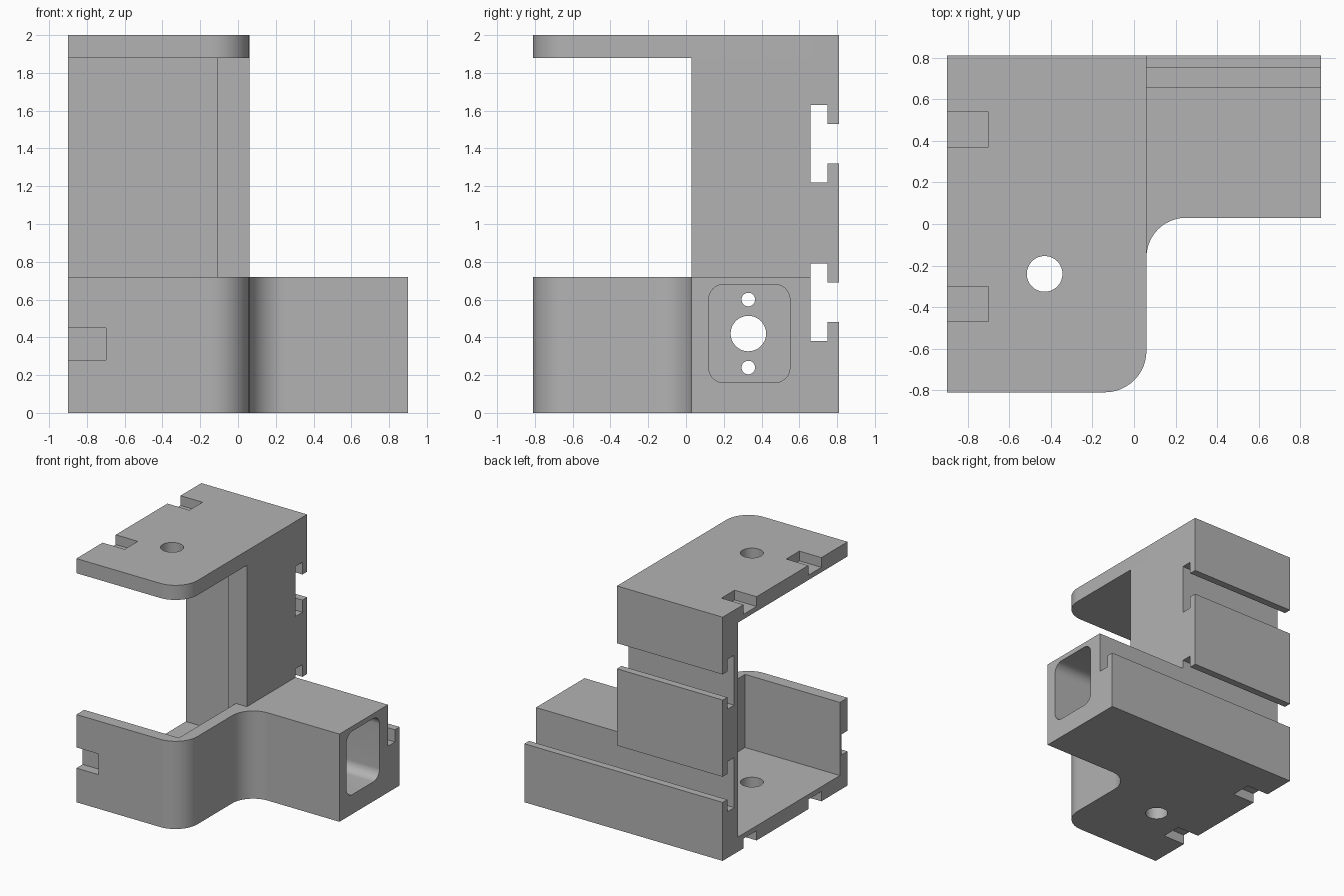
import bpy, bmesh
from math import sin, cos, pi, radians
from mathutils import Matrix

old = bpy.data.objects.get("Cube")
if old:
    bpy.data.objects.remove(old, do_unlink=True)

grey = bpy.data.materials.new("plain grey")
grey.use_nodes = True
grey.diffuse_color = (0.45, 0.45, 0.45, 1)
grey.node_tree.nodes["Principled BSDF"].inputs["Base Color"].default_value = (0.45, 0.45, 0.45, 1)

# Extruding along x maps profile (u, v) to (y, z)
ALONG = {"z": Matrix.Identity(4),
         "x": Matrix(((0, 0, 1, 0), (1, 0, 0, 0), (0, 1, 0, 0), (0, 0, 0, 1)))}


def prism(name, points, low, high, axis="z"):
    """Closed profile extruded from low to high."""
    bm = bmesh.new()
    face = bm.faces.new([bm.verts.new((u, v, low)) for u, v in points])
    top = bmesh.ops.extrude_face_region(bm, geom=[face])["geom"]
    bmesh.ops.translate(bm, vec=(0, 0, high - low),
                        verts=[g for g in top if isinstance(g, bmesh.types.BMVert)])
    bmesh.ops.transform(bm, matrix=ALONG[axis], verts=bm.verts)
    bmesh.ops.recalc_face_normals(bm, faces=bm.faces)
    mesh = bpy.data.meshes.new(name)
    bm.to_mesh(mesh)
    bm.free()
    mesh.materials.append(grey)
    obj = bpy.data.objects.new(name, mesh)
    bpy.context.collection.objects.link(obj)
    return obj


def arc(u, v, r, start, end, steps=12):
    angles = [radians(start + (end - start) * i / steps) for i in range(steps + 1)]
    return [(u + r * cos(a), v + r * sin(a)) for a in angles]


def circle(u, v, r):
    return arc(u, v, r, 0, 360, 32)[:-1]


def rect(u0, u1, v0, v1):
    return [(u0, v0), (u1, v0), (u1, v1), (u0, v1)]


def rounded_rect(u0, u1, v0, v1, r):
    return (arc(u1 - r, v1 - r, r, 0, 90) + arc(u0 + r, v1 - r, r, 90, 180)
            + arc(u0 + r, v0 + r, r, 180, 270) + arc(u1 - r, v0 + r, r, 270, 360))


def cut(obj, *prism_args):
    cutter = prism("cutter", *prism_args)
    cutter.hide_render = True
    mod = obj.modifiers.new("cut", "BOOLEAN")
    mod.operation, mod.solver, mod.object = "DIFFERENCE", "EXACT", cutter
    bpy.context.view_layer.objects.active = obj
    bpy.ops.object.modifier_apply(modifier=mod.name)
    bpy.data.objects.remove(cutter, do_unlink=True)


LEFT, MID, RIGHT, FRONT, BACK, STEP = -0.9, 0.06, 0.9, -0.81, 0.81, 0.03
FLOOR, BASE_TOP, PLATE, TOP = 0.12, 0.72, 1.88, 2.0
corner = arc(MID - 0.2, FRONT + 0.2, 0.2, -90, 0)

# Main bodies
base = prism("base", [(LEFT, BACK), (LEFT, FRONT)] + corner
             + arc(MID + 0.19, STEP - 0.19, 0.19, 180, 90)
             + [(RIGHT, STEP), (RIGHT, BACK)], 0, BASE_TOP)
column = prism("column", [(LEFT, 0.61), (-0.11, 0.61), (-0.11, STEP), (MID, STEP),
                          (MID, BACK), (LEFT, BACK)], BASE_TOP, PLATE)
plate = prism("top_plate", [(LEFT, BACK), (LEFT, FRONT)] + corner + [(MID, BACK)], PLATE, TOP)

# Open cavity in the base
cut(base, [(-1, -0.71), (-0.04, -0.71), (-0.04, STEP), (-0.11, STEP),
           (-0.11, 0.61), (-1, 0.61)], FLOOR, 1)

# T-shaped slots across the back
for low in (0.38, 1.22):
    slot = [(0.66, low), (0.75, low), (0.75, low + 0.1), (1, low + 0.1),
            (1, low + 0.31), (0.75, low + 0.31), (0.75, low + 0.41), (0.66, low + 0.41)]
    for body in ((base, column) if low < BASE_TOP else (column,)):
        cut(body, slot, -1.2, 1.2, "x")
cut(base, rect(0.66, 1, 0.48, 1), MID, 1.2, "x")

# Socket in the arm with its three through holes
cut(base, rounded_rect(0.12, 0.55, 0.16, 0.68, 0.08), 0.08, 1.2, "x")
for z, r in ((0.24, 0.036), (0.42, 0.094), (0.6, 0.036)):
    cut(base, circle(0.33, z, r), -0.3, 0.3, "x")

# Shallow notches along the open edge, and vertical holes
for y in (-0.47, 0.37):
    cut(plate, rect(-1, -0.7, y, y + 0.17), TOP - 0.08, TOP + 0.1)
    cut(base, rect(-1, -0.7, y, y + 0.17), -0.1, 0.08)
cut(base, rect(-1, -0.7, -1, FRONT + 0.08), 0.28, 0.45)
for body in (base, plate):
    cut(body, circle(-0.43, -0.24, 0.086), -0.5 if body is base else 1.5,
        0.5 if body is base else 2.5)

# Smooth the rounded faces only
bpy.ops.object.select_all(action="DESELECT")
for body in (base, column, plate):
    body.select_set(True)
bpy.context.view_layer.objects.active = base
bpy.ops.object.shade_smooth_by_angle(angle=radians(30))
